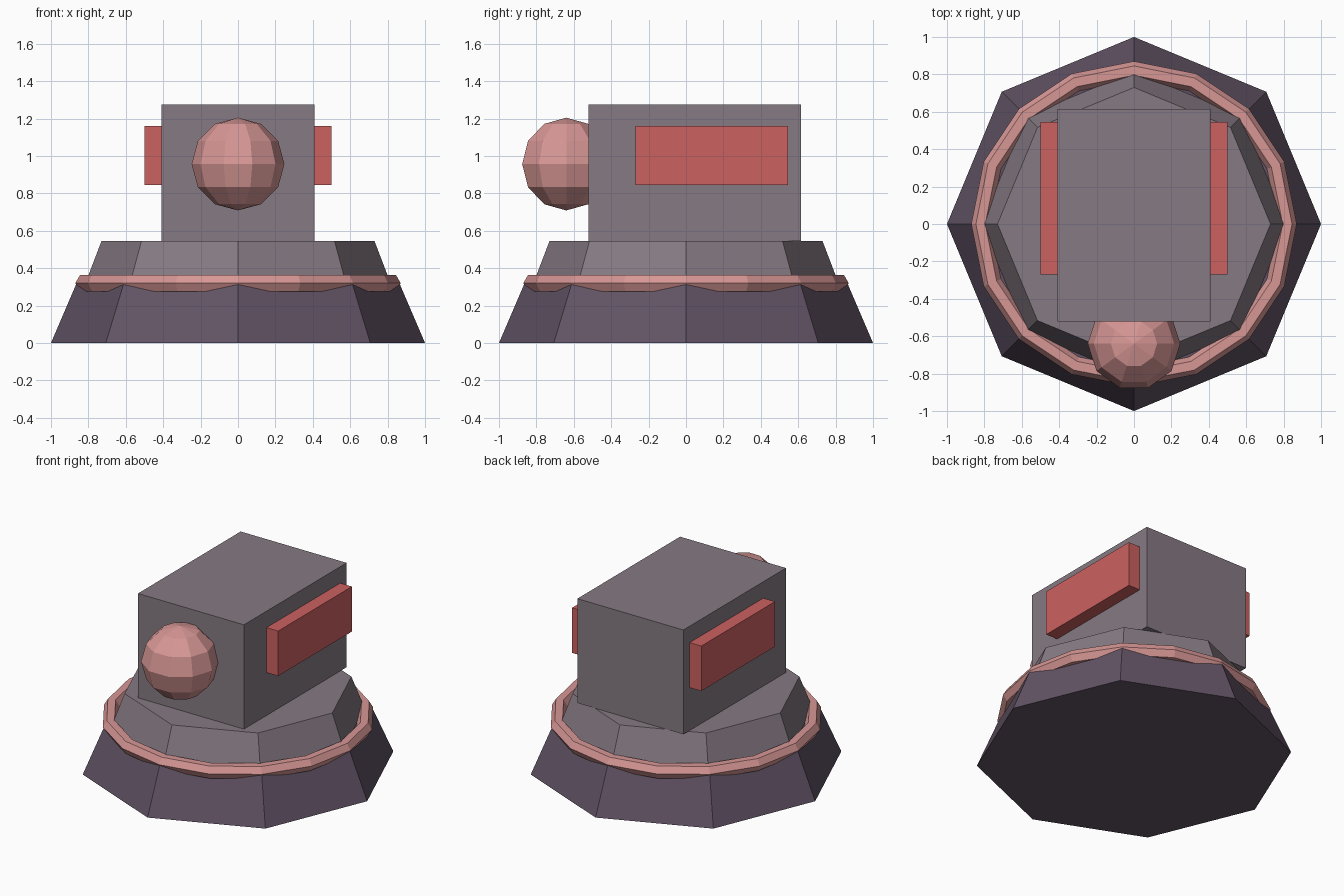
import bpy
from math import radians

cube = bpy.data.objects.get("Cube")
if cube:
    bpy.data.objects.remove(cube, do_unlink=True)


def material(name, rgb):
    """Flat material from 8-bit display values, converted to linear."""
    lin = [((c / 255 + 0.055) / 1.055) ** 2.4 for c in rgb]
    mat = bpy.data.materials.new(name)
    mat.use_nodes = True
    mat.diffuse_color = (*lin, 1)
    mat.node_tree.nodes["Principled BSDF"].inputs["Base Color"].default_value = (*lin, 1)
    return mat


purple = material("dark purple", (98, 83, 101))
grey = material("warm grey", (134, 122, 131))
pink = material("dusty pink", (215, 151, 149))
red = material("muted red", (203, 97, 96))


def finish(name, mat):
    obj = bpy.context.object
    obj.name = name
    obj.data.materials.append(mat)
    return obj


def frustum(name, mat, r_low, r_high, z_low, z_high):
    bpy.ops.mesh.primitive_cone_add(
        vertices=8, radius1=r_low, radius2=r_high, depth=z_high - z_low,
        location=(0, 0, (z_low + z_high) / 2))
    return finish(name, mat)


def box(name, mat, low, high):
    bpy.ops.mesh.primitive_cube_add(
        size=1, location=[(a + b) / 2 for a, b in zip(low, high)])
    obj = finish(name, mat)
    size = [b - a for a, b in zip(low, high)]
    for v in obj.data.vertices:
        v.co = [c * s for c, s in zip(v.co, size)]
    return obj


# Stepped octagonal pedestal
frustum("base_skirt", purple, 1.0, 0.863, 0, 0.32)
frustum("upper_collar", grey, 0.816, 0.73, 0.32, 0.545)

# Hexagonal-section trim ring around the step
bpy.ops.mesh.primitive_torus_add(
    major_segments=16, minor_segments=6, major_radius=0.82,
    minor_radius=0.05, location=(0, 0, 0.32))
finish("trim_ring", pink)

# Head block with a panel on each side
box("head_block", grey, (-0.41, -0.52, 0.545), (0.41, 0.615, 1.275))
for side, x in (("right", -0.455), ("left", 0.455)):
    box(side + "_side_panel", red, (x - 0.045, -0.27, 0.845), (x + 0.045, 0.545, 1.16))

# Faceted ball set into the front, turned so corners sit on the x axis
bpy.ops.mesh.primitive_uv_sphere_add(
    segments=10, ring_count=6, radius=0.248, location=(0, -0.64, 0.957),
    rotation=(0, 0, radians(18)))
finish("front_ball", pink)
